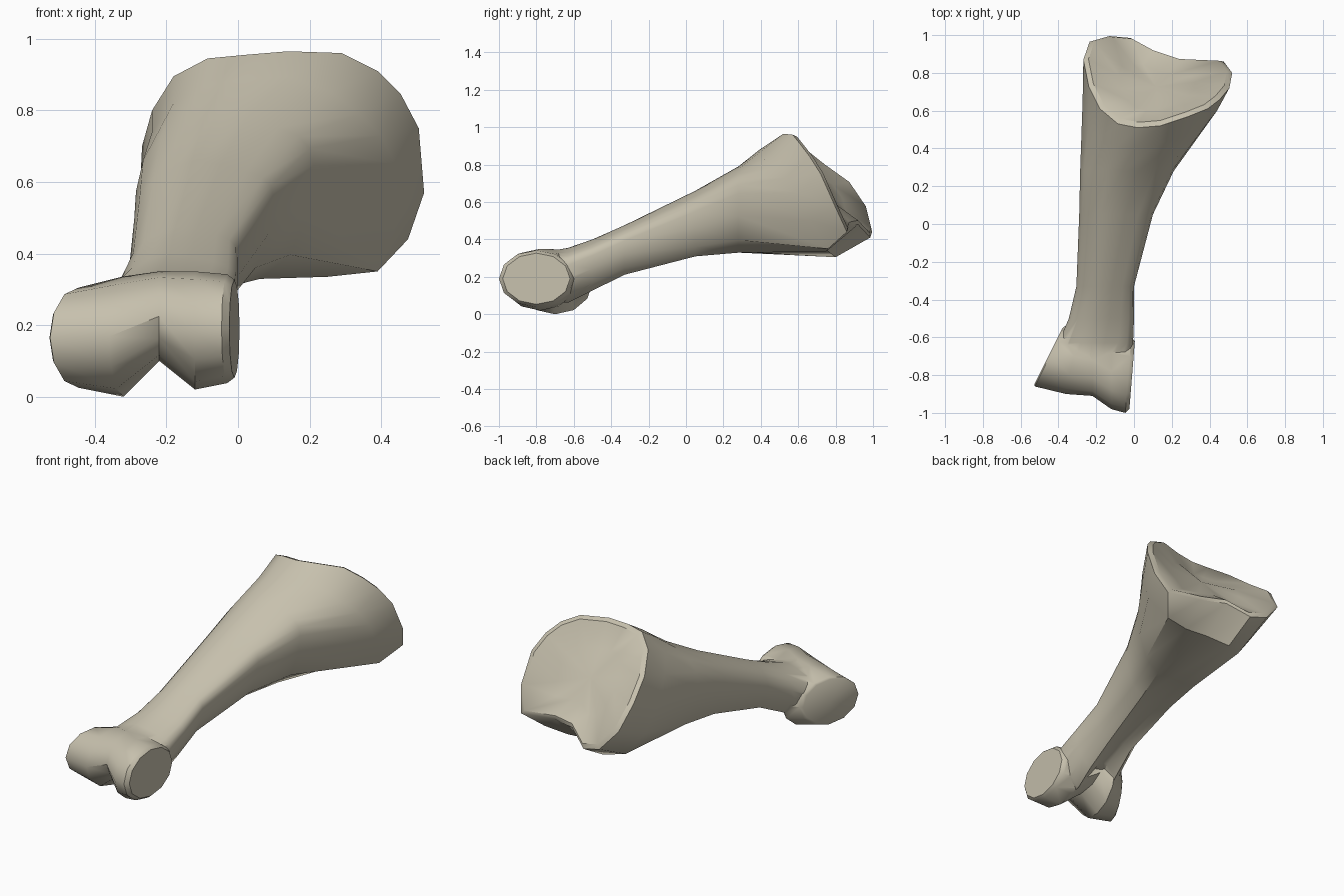
import bpy
import math
from mathutils import Vector

cube = bpy.data.objects.get("Cube")
if cube:
    bpy.data.objects.remove(cube, do_unlink=True)

bone = bpy.data.materials.new("bone_beige")
bone.use_nodes = True
COLOUR = (0.57, 0.53, 0.42, 1)
bone.diffuse_color = COLOUR
bone.node_tree.nodes["Principled BSDF"].inputs["Base Color"].default_value = COLOUR


def centre(ring):
    return sum(ring, Vector()) / len(ring)


def inset(ring, scale, push):
    """Shrink a ring about its centre and push it along a direction."""
    c = centre(ring)
    return [c + (p - c) * scale + Vector(push) for p in ring]


def loft(name, rings):
    """Skin a row of rings with quads and close both ends with fans."""
    n = len(rings[0])
    verts = [p for ring in rings for p in ring]
    faces = []
    for r in range(len(rings) - 1):
        for i in range(n):
            a, b = r * n + i, r * n + (i + 1) % n
            faces.append((a, b, b + n, a + n))
    for base, flip in ((0, True), (len(verts) - n, False)):
        hub = len(verts)
        verts.append(centre(rings[0] if flip else rings[-1]))
        for i in range(n):
            a, b = base + i, base + (i + 1) % n
            faces.append((b, a, hub) if flip else (a, b, hub))
    mesh = bpy.data.meshes.new(name)
    mesh.from_pydata(verts, [], faces)
    mesh.materials.append(bone)
    obj = bpy.data.objects.new(name, mesh)
    bpy.context.collection.objects.link(obj)
    # Make all faces point outwards
    bpy.context.view_layer.objects.active = obj
    obj.select_set(True)
    bpy.ops.object.mode_set(mode='EDIT')
    bpy.ops.mesh.select_all(action='SELECT')
    bpy.ops.mesh.normals_make_consistent(inside=False)
    bpy.ops.object.mode_set(mode='OBJECT')
    obj.select_set(False)
    return obj


# Shaft: one skewed cross-section, fitted to a box at each station
SECTION = [(.45, 1), (.62, .97), (.8, .92), (.92, .87), (.98, .8), (1, .7), (.97, .45),
           (.87, .18), (.7, .04), (.5, .03), (.35, .02), (.18, .05), (.04, .28), (0, .55),
           (.04, .73), (.14, .86), (.29, .95)]
GROOVE = (9, 10)
# y, left and right x, low and high z, depth of the groove underneath
STATIONS = [(-.78, -.42, -.04, .05, .33, .1), (-.63, -.4, -.005, .05, .355, .1),
            (-.5, -.345, 0, .115, .4, .07), (-.33, -.305, 0, .2, .475, .03),
            (.05, -.29, .1, .295, .66, .01), (.28, -.285, .21, .31, .79, .01)]
shaft_rings = []
for y, x0, x1, z0, z1, groove in STATIONS:
    ring = [Vector((x0 + u * (x1 - x0), y, z0 + v * (z1 - z0))) for u, v in SECTION]
    for i in GROOVE:
        ring[i].z += groove
    shaft_rings.append(ring)

# Flared end: flank, then slanted rim with a notch underneath
FLANK = [(0, .4, .885), (.14, .43, .895), (.26, .46, .85), (.34, .5, .79), (.4, .55, .73),
         (.44, .6, .65), (.45, .66, .5), (.39, .76, .35), (.25, .75, .335), (.1, .75, .345),
         (-.02, .8, .305), (-.13, .75, .32), (-.24, .72, .46), (-.272, .65, .62),
         (-.24, .54, .74), (-.18, .45, .82), (-.09, .41, .87)]
RIM = [(.02, .51, .955), (.14, .52, .965), (.29, .57, .96), (.39, .61, .91), (.455, .66, .845),
       (.505, .72, .75), (.52, .8, .57), (.475, .86, .44), (.25, .87, .47), (.1, .92, .48),
       (-.02, .985, .41), (-.13, .995, .44), (-.235, .965, .56), (-.268, .87, .7),
       (-.24, .73, .8), (-.18, .61, .895), (-.085, .53, .945)]
flank = [Vector(p) for p in FLANK]
rim = [Vector(p) for p in RIM]
lip = inset(rim, .93, (0, .012, .006))
dish = inset(lip, .55, (0, -.035, -.02))
shaft = loft("bone_shaft", shaft_rings + [flank, rim, lip, dish])

# Twin knuckles: a spool across the front end
# x, x slant along y, centre y and z, radius y and z
KNUCKLES = [(-.445, .5, -.7, .165, .16, .14), (-.32, .2, -.7, .168, .2, .168),
            (-.22, 0, -.72, .225, .19, .125), (-.12, 0, -.78, .185, .2, .165),
            (-.03, .08, -.8, .19, .2, .152)]
SIDES = 12
spool_rings = []
for x, slant, cy, cz, ry, rz in KNUCKLES:
    ring = []
    for i in range(SIDES):
        a = math.tau * i / SIDES
        dy = ry * math.cos(a)
        ring.append(Vector((x + slant * dy, cy + dy, cz + rz * math.sin(a))))
    spool_rings.append(ring)
first = inset(spool_rings[0], .92, (-.008, 0, 0))
last = inset(spool_rings[-1], .9, (.02, 0, 0))
knuckles = loft("bone_knuckles", [first] + spool_rings + [last])

# Merge the knuckles into the shaft
union = shaft.modifiers.new("merge_knuckles", 'BOOLEAN')
union.operation = 'UNION'
union.solver = 'EXACT'
union.object = knuckles
bpy.context.view_layer.objects.active = shaft
shaft.select_set(True)
bpy.ops.object.modifier_apply(modifier=union.name)
bpy.data.objects.remove(knuckles, do_unlink=True)
bpy.ops.object.shade_smooth_by_angle(angle=math.radians(38))
